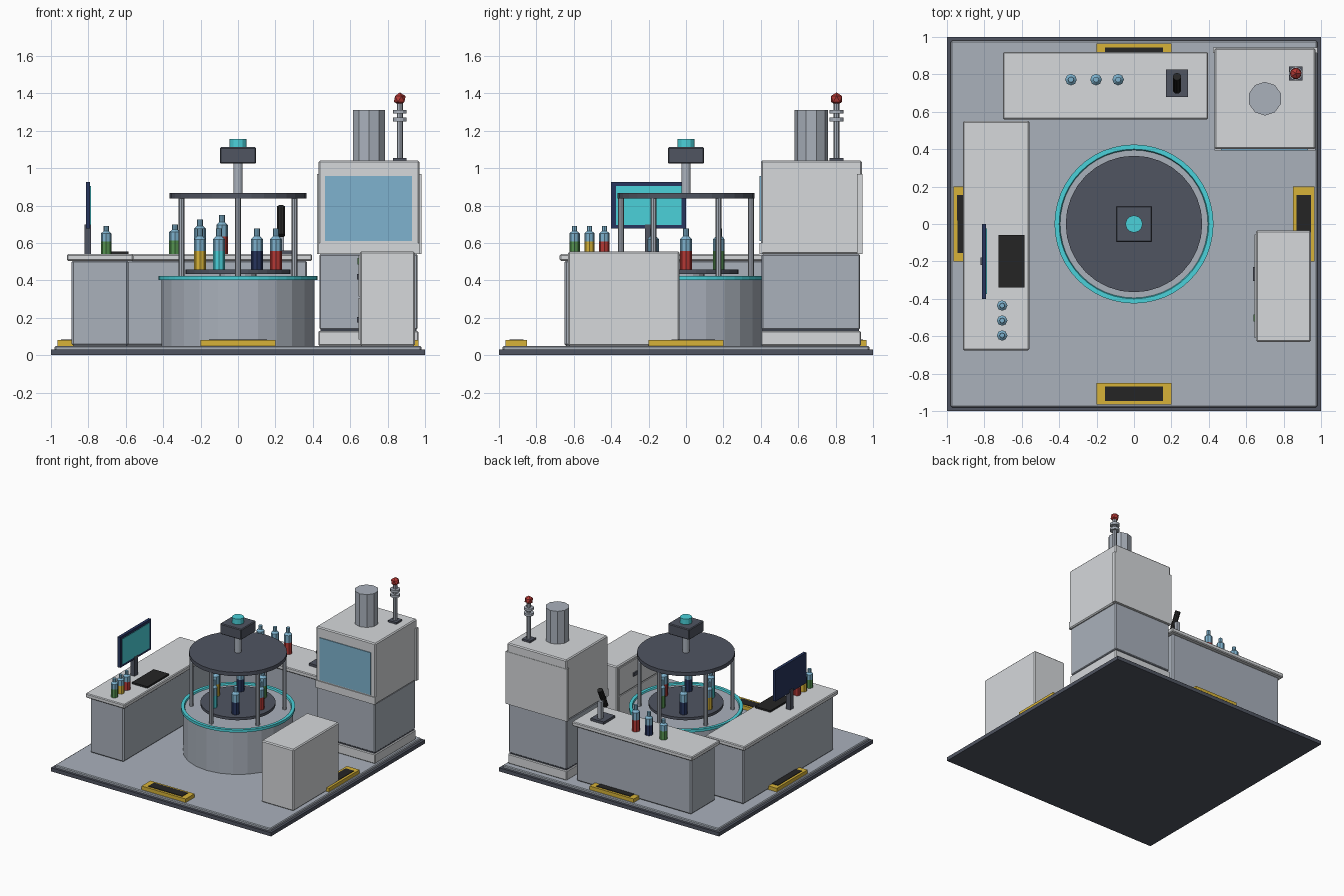
import bpy, bmesh
from math import radians, sin, cos, pi
from mathutils import Matrix

cube = bpy.data.objects.get("Cube")
if cube:
    bpy.data.objects.remove(cube, do_unlink=True)


def material(name, *rgb):
    m = bpy.data.materials.new(name)
    m.use_nodes = True
    m.diffuse_color = (*rgb, 1)
    m.node_tree.nodes["Principled BSDF"].inputs["Base Color"].default_value = (*rgb, 1)
    return m


WHITE = material("panel white", 0.67, 0.69, 0.71)
GREY = material("steel grey", 0.40, 0.44, 0.50)
SLATE = material("dark slate", 0.08, 0.09, 0.12)
CYAN = material("cyan", 0.07, 0.64, 0.70)
YELLOW = material("safety yellow", 0.68, 0.45, 0.04)
GLASS = material("glass blue", 0.21, 0.45, 0.62)
NAVY = material("navy", 0.02, 0.035, 0.11)
BLACK = material("black", 0.018, 0.018, 0.018)
RED = material("red", 0.46, 0.04, 0.035)
GREEN = material("green", 0.09, 0.29, 0.08)


def finish(name, bm, *mats):
    mesh = bpy.data.meshes.new(name)
    bm.to_mesh(mesh)
    bm.free()
    for m in mats:
        mesh.materials.append(m)
    ob = bpy.data.objects.new(name, mesh)
    bpy.context.collection.objects.link(ob)
    return ob


def box(name, mat, x, y, z, bevel=0.0):
    """Box from (min, max) ranges along each axis."""
    bm = bmesh.new()
    bmesh.ops.create_cube(bm, size=1)
    for v in bm.verts:
        for i, r in enumerate((x, y, z)):
            v.co[i] = r[0] if v.co[i] < 0 else r[1]
    ob = finish(name, bm, mat)
    if bevel:
        mod = ob.modifiers.new("edge", "BEVEL")
        mod.width = bevel
        mod.segments = 1
    return ob


def lathe(name, x, y, profile, mats, sides=12, rule=None):
    """Turned solid from (radius, height) points; rule picks the material by band."""
    bm = bmesh.new()
    rings = []
    for r, z in profile:
        rings.append([bm.verts.new((x + r * sin(2 * pi * i / sides),
                                    y + r * cos(2 * pi * i / sides), z)) for i in range(sides)])
    for band, (a, b) in enumerate(zip(rings, rings[1:])):
        for i in range(sides):
            j = (i + 1) % sides
            f = bm.faces.new((a[j], a[i], b[i], b[j]))
            f.material_index = rule(band) if rule else 0
    bm.faces.new(rings[0])
    top = bm.faces.new(rings[-1][::-1])
    top.material_index = len(mats) - 1
    bmesh.ops.recalc_face_normals(bm, faces=bm.faces)
    return finish(name, bm, *mats)


def cylinder(name, mat, x, y, r, z0, z1, sides=12):
    return lathe(name, x, y, [(r, z0), (r, z1)], [mat], sides)


def bottle(name, liquid, x, y, z, r, h):
    profile = [(r, z), (r, z + h * 0.45), (r, z + h * 0.74),
               (r * 0.5, z + h * 0.82), (r * 0.5, z + h)]
    lathe(name, x, y, profile, [liquid, GLASS], 8, lambda band: min(band, 1))


# Floor platform
box("platform_edge", SLATE, (-1, 1), (-1, 1), (0, 0.03))
box("platform_floor", GREY, (-0.98, 0.98), (-0.98, 0.98), (0.02, 0.05), 0.006)

# Floor vents, one per side
for i, side in enumerate(("front", "right", "back", "left")):
    turn = Matrix.Rotation(i * pi / 2, 4, "Z")
    box(side + "_vent_frame", YELLOW, (-0.2, 0.2), (-0.965, -0.85), (0.05, 0.08)).matrix_world = turn
    box(side + "_vent_grille", BLACK, (-0.155, 0.155), (-0.945, -0.87), (0.078, 0.084)).matrix_world = turn

# Work counters
for name, (x0, x1), (y0, y1) in (("left", (-0.915, -0.56), (-0.675, 0.55)),
                                 ("back", (-0.70, 0.395), (0.56, 0.92))):
    box(name + "_counter_body", GREY, (x0 + 0.025, x1 - 0.025), (y0 + 0.025, y1 - 0.025),
        (0.05, 0.507), 0.01)
    box(name + "_counter_top", WHITE, (x0, x1), (y0, y1), (0.505, 0.54), 0.006)

# Central drum with rim and turntable
cylinder("drum", GREY, 0, 0, 0.41, 0.05, 0.41, 24)
lathe("drum_rim", 0, 0, [(0.395, 0.402), (0.425, 0.402), (0.425, 0.424), (0.4, 0.424), (0.395, 0.412)],
      [CYAN, GREY], 48)
cylinder("turntable_hub", GREY, 0, 0, 0.1, 0.41, 0.44, 16)
cylinder("turntable", SLATE, 0, 0, 0.28, 0.435, 0.457, 32)
for i, liquid in enumerate((RED, GREEN, NAVY, YELLOW, CYAN, NAVY)):
    a = i * pi / 3
    bottle("turntable_bottle", liquid, 0.203 * cos(a), 0.203 * sin(a), 0.457, 0.031, 0.22)

# Canopy on posts, with the drive head above
for i in range(6):
    a = radians(30 + 60 * i)
    cylinder("canopy_post", GREY, 0.348 * cos(a), 0.348 * sin(a), 0.016, 0.41, 0.84, 8)
cylinder("canopy", SLATE, 0, 0, 0.365, 0.837, 0.868, 32)
cylinder("drive_shaft", GREY, 0, 0, 0.025, 0.86, 1.03)
box("drive_head", SLATE, (-0.097, 0.097), (-0.097, 0.097), (1.025, 1.112), 0.006)
cylinder("drive_cap", CYAN, 0, 0, 0.046, 1.11, 1.157)

# Fume cabinet
box("cabinet_plinth", WHITE, (0.43, 0.965), (0.4, 0.935), (0.05, 0.13), 0.006)
box("cabinet_seam", SLATE, (0.44, 0.955), (0.41, 0.925), (0.12, 0.145))
box("cabinet_base", GREY, (0.435, 0.96), (0.405, 0.93), (0.138, 0.54), 0.006)
box("cabinet_hood", WHITE, (0.43, 0.97), (0.4, 0.94), (0.54, 1.04), 0.008)
box("cabinet_back_panel", WHITE, (0.422, 0.98), (0.915, 0.943), (0.54, 0.97))
box("cabinet_sill", WHITE, (0.43, 0.97), (0.393, 0.41), (0.54, 0.6))
box("cabinet_window", GLASS, (0.465, 0.93), (0.394, 0.402), (0.61, 0.957))
cylinder("exhaust_duct", GREY, 0.70, 0.67, 0.09, 1.035, 1.31, 10)

# Signal tower
box("signal_base", SLATE, (0.828, 0.902), (0.768, 0.842), (1.04, 1.055))
cylinder("signal_pole", GREY, 0.865, 0.805, 0.016, 1.05, 1.35, 8)
for z in (1.25, 1.292):
    cylinder("signal_disc", GREY, 0.865, 0.805, 0.037, z, z + 0.02)
bm = bmesh.new()
bmesh.ops.create_icosphere(bm, subdivisions=1, radius=0.035,
                           matrix=Matrix.Translation((0.865, 0.805, 1.37)))
finish("signal_lamp", bm, RED)

# Drawer unit, drawers facing the drum
box("drawer_unit", WHITE, (0.652, 0.945), (-0.63, -0.035), (0.05, 0.555), 0.008)
for z in (0.085, 0.315):
    box("drawer_front", WHITE, (0.645, 0.654), (-0.61, -0.055), (z, z + 0.22))
    box("drawer_handle", SLATE, (0.635, 0.647), (-0.305, -0.23), (z + 0.09, z + 0.118))
box("drawer_light", GREEN, (0.638, 0.654), (-0.52, -0.485), (0.485, 0.52))

# Monitor and keyboard on the left counter
box("monitor_stand", SLATE, (-0.822, -0.785), (-0.22, -0.18), (0.54, 0.70))
box("monitor_frame", NAVY, (-0.814, -0.79), (-0.4, 0), (0.677, 0.927))
box("monitor_screen", CYAN, (-0.792, -0.786), (-0.375, -0.025), (0.697, 0.905))
box("keyboard", BLACK, (-0.725, -0.585), (-0.34, -0.06), (0.54, 0.554))

# Bottles on the counters
for y, liquid in ((-0.436, RED), (-0.516, YELLOW), (-0.596, GREEN)):
    bottle("left_counter_bottle", liquid, -0.705, y, 0.54, 0.028, 0.15)
for x, liquid, h in ((-0.337, GREEN, 0.16), (-0.203, NAVY, 0.185), (-0.085, RED, 0.21)):
    bottle("back_counter_bottle", liquid, x, 0.772, 0.54, 0.031, h)

# Microscope on the back counter
box("microscope_base", SLATE, (0.17, 0.29), (0.68, 0.825), (0.54, 0.56))
box("microscope_column", GREY, (0.214, 0.246), (0.765, 0.797), (0.56, 0.70))
tube = cylinder("microscope_tube", BLACK, 0, 0, 0.022, -0.085, 0.085, 10)
tube.matrix_world = Matrix.Translation((0.23, 0.752, 0.717)) @ Matrix.Rotation(radians(-25), 4, "X")
